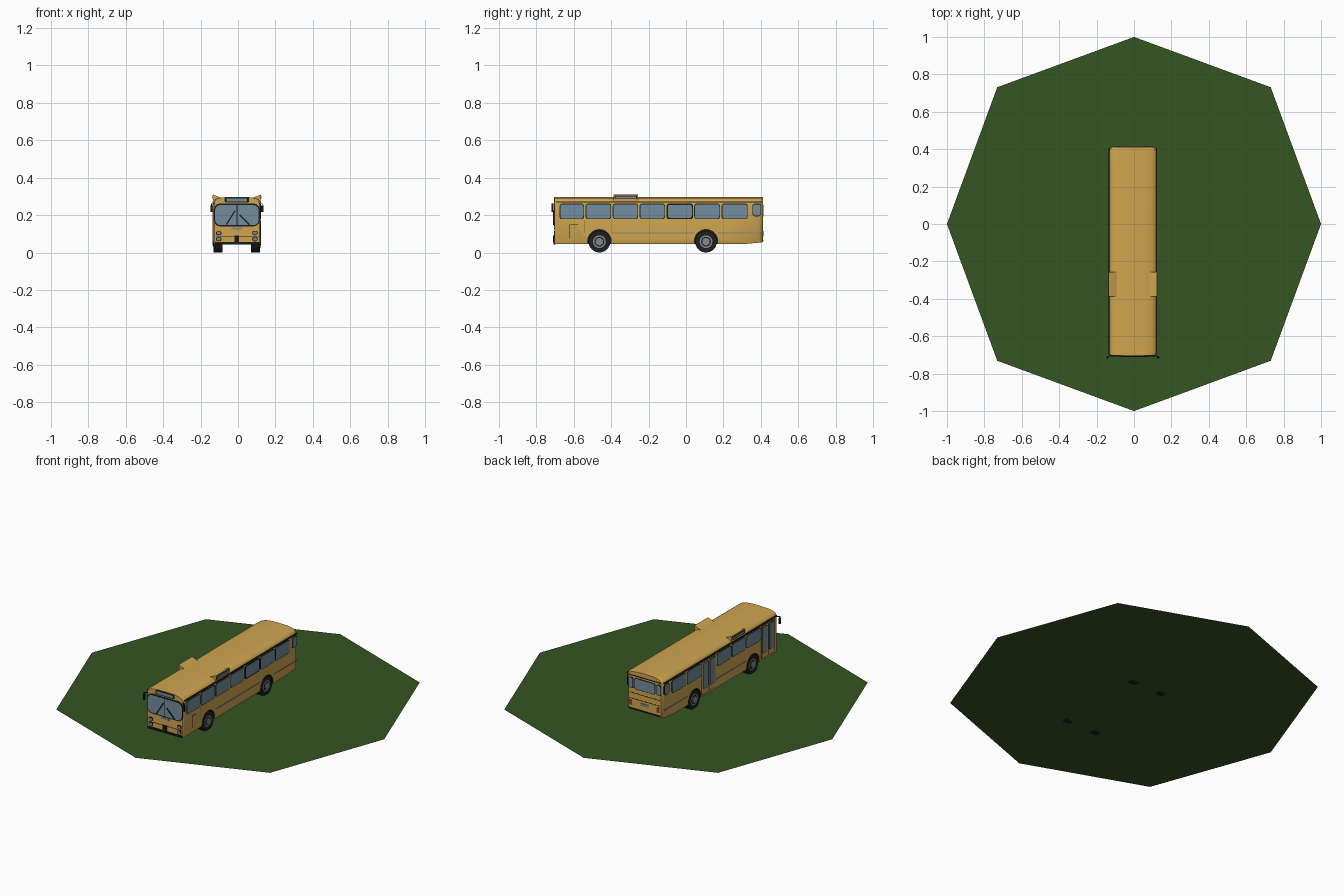
import bpy, bmesh, math
from mathutils import Matrix, Vector

if "Cube" in bpy.data.objects:
    bpy.data.objects.remove(bpy.data.objects["Cube"])

CX, HW = -0.006, 0.127          # body centre line and half width
FRONT, REAR = -0.703, 0.411


def material(name, r, g, b):
    m = bpy.data.materials.new(name)
    m.use_nodes = True
    m.diffuse_color = (r, g, b, 1)
    m.node_tree.nodes["Principled BSDF"].inputs["Base Color"].default_value = (r, g, b, 1)
    return m


YELLOW = material("bus yellow", 0.63, 0.38, 0.08)
GREEN = material("grass green", 0.036, 0.09, 0.016)
GLASS = material("window glass", 0.17, 0.27, 0.34)
BLACK = material("black trim", 0.01, 0.01, 0.011)
TYRE = material("tyre rubber", 0.014, 0.014, 0.014)
GREY = material("grey metal", 0.22, 0.25, 0.27)
RED = material("red lamp", 0.4, 0.03, 0.02)


def finish(name, bm, *mats):
    bmesh.ops.recalc_face_normals(bm, faces=bm.faces)
    me = bpy.data.meshes.new(name)
    bm.to_mesh(me)
    bm.free()
    ob = bpy.data.objects.new(name, me)
    bpy.context.collection.objects.link(ob)
    for m in mats:
        me.materials.append(m)
    return ob


def smooth(ob, angle=35):
    bpy.ops.object.select_all(action='DESELECT')
    ob.select_set(True)
    bpy.context.view_layer.objects.active = ob
    bpy.ops.object.shade_smooth_by_angle(angle=math.radians(angle))


def prism(name, points, shift, mat):
    """Polygon swept along a vector."""
    bm = bmesh.new()
    face = bm.faces.new([bm.verts.new(p) for p in points])
    out = bmesh.ops.extrude_face_region(bm, geom=[face])
    bmesh.ops.translate(bm, vec=shift, verts=[v for v in out["geom"] if isinstance(v, bmesh.types.BMVert)])
    if not any(f is face for f in bm.faces):
        bm.faces.new([v for v in bm.verts][:len(points)])
    return finish(name, bm, mat)


# Body sides: origin, direction along the panel, outward normal
SIDES = {
    "left": (Vector((CX + HW, 0, 0)), Vector((0, 1, 0)), Vector((1, 0, 0))),
    "right": (Vector((CX - HW, 0, 0)), Vector((0, 1, 0)), Vector((-1, 0, 0))),
    "front": (Vector((CX, FRONT, 0)), Vector((1, 0, 0)), Vector((0, -1, 0))),
    "rear": (Vector((CX, REAR, 0)), Vector((1, 0, 0)), Vector((0, 1, 0))),
}


def panel(name, side, u0, u1, z0, z1, mat, lift=0.002, r=0.0):
    """Thin plate with rounded corners on one side of the body."""
    o, u, n = SIDES[side]
    pts = []
    for k, (cu, cz) in enumerate([(u1 - r, z1 - r), (u0 + r, z1 - r), (u0 + r, z0 + r), (u1 - r, z0 + r)]):
        for s in (range(4) if r else [0]):
            a = math.radians(90 * k + 30 * s)
            pts.append(o + u * (cu + r * math.cos(a)) + Vector((0, 0, cz + r * math.sin(a))) - n * 0.004)
    return prism(name, pts, n * (0.004 + lift), mat)


def window(name, side, u0, u1, z0=0.178, z1=0.262, rim=0.004):
    panel(name + "_frame", side, u0, u1, z0, z1, BLACK, 0.0015, 0.014)
    panel(name + "_glass", side, u0 + rim, u1 - rim, z0 + rim, z1 - rim, GLASS, 0.0025, 0.011)


def cylinder(name, x, y, z, radius, width, mat, segs=24):
    bm = bmesh.new()
    bmesh.ops.create_cone(bm, cap_ends=True, segments=segs, radius1=radius, radius2=radius, depth=width,
                          matrix=Matrix.Translation((x, y, z)) @ Matrix.Rotation(math.pi / 2, 4, 'Y'))
    return finish(name, bm, mat)


# Ground
bm = bmesh.new()
ring = [(1 if k % 2 == 0 else 1.034, k * math.pi / 4) for k in range(8)]
bm.faces.new([bm.verts.new((r * math.cos(a), r * math.sin(a), 0.004)) for r, a in ring])
finish("ground", bm, GREEN)

# Body shell: cross-section lofted along the length
half = [(0.96, 0.045), (1, 0.06), (1, 0.26), (0.985, 0.274), (0.93, 0.284), (0.8, 0.291), (0.5, 0.296), (0, 0.298)]
section = half + [(-x, z) for x, z in half[-2::-1]]
stations = [(FRONT, 0.12, 0), (-0.698, 0.125, 0), (-0.688, HW, 0), (0.31, HW, 0),
            (0.39, HW, 0.008), (0.403, 0.122, 0.01), (REAR, 0.112, 0.012)]
bm = bmesh.new()
rings = [[bm.verts.new((CX + x * w, y, z + (lift if z < 0.05 else 0))) for x, z in section] for y, w, lift in stations]
for a, b in zip(rings, rings[1:]):
    for i in range(len(section)):
        j = (i + 1) % len(section)
        bm.faces.new((a[i], a[j], b[j], b[i]))
bm.faces.new(rings[0])
bm.faces.new(rings[-1])
body = finish("body", bm, YELLOW, BLACK)
for f in body.data.polygons:
    f.material_index = 1 if f.normal.z < -0.7 else 0
smooth(body)

# Wheels in cut arches
for end, y in (("front", -0.463), ("rear", 0.107)):
    for side, s in (("left", 1), ("right", -1)):
        name = f"{end}_{side}"
        cutter = cylinder(name + "_arch_cutter", CX + s * 0.115, y, 0.06, 0.063, 0.1, YELLOW)
        cutter.data.materials.append(BLACK)
        for f in cutter.data.polygons:
            f.material_index = 1
        cutter.hide_render = True
        cutter.hide_set(True)
        cutter.display_type = 'WIRE'
        mod = body.modifiers.new(name + "_arch", 'BOOLEAN')
        mod.operation, mod.solver, mod.object = 'DIFFERENCE', 'EXACT', cutter
        smooth(cylinder(name + "_tyre", CX + s * 0.1, y, 0.058, 0.058, 0.048, TYRE))
        smooth(cylinder(name + "_rim", CX + s * 0.122, y, 0.058, 0.034, 0.008, GREY))
        smooth(cylinder(name + "_rim_well", CX + s * 0.124, y, 0.058, 0.026, 0.006, BLACK))
        smooth(cylinder(name + "_hub", CX + s * 0.126, y, 0.058, 0.02, 0.007, GREY))

# Side windows, doors and trim
bays = [(-0.676, -0.545), (-0.537, -0.40), (-0.392, -0.256), (-0.248, -0.112),
        (-0.104, 0.038), (0.044, 0.182), (0.19, 0.33)]
for side in ("left", "right"):
    for i, (a, b) in enumerate(bays):
        if side == "right" and i in (0, 4):
            panel(f"door_{i}_surround", side, a, b, 0.06, 0.262, BLACK, 0.001)
            mid = (a + b) / 2
            for k, (p, q) in enumerate([(a + 0.003, mid - 0.002), (mid + 0.002, b - 0.003)]):
                panel(f"door_{i}_leaf_{k}", side, p, q, 0.063, 0.259, YELLOW, 0.002)
                panel(f"door_{i}_seal_{k}", side, p + 0.007, q - 0.007, 0.09, 0.253, BLACK, 0.003, 0.008)
                panel(f"door_{i}_glass_{k}", side, p + 0.01, q - 0.01, 0.093, 0.25, GLASS, 0.004, 0.006)
        else:
            window(f"{side}_window_{i}", side, a, b, rim=0.007 if i == 4 else 0.004)
    window(f"{side}_corner_window", side, 0.355, 0.402, 0.193)
    panel(f"{side}_gutter", side, -0.695, 0.403, 0.267, 0.274, BLACK, 0.003)
    # Rubbing strip, broken at the doors
    gaps = [(-0.395, 0.04), (0.172, 0.4)] if side == "left" else [(-0.395, -0.108), (0.172, 0.4)]
    for k, (a, b) in enumerate(gaps):
        panel(f"{side}_strip_{k}", side, a, b, 0.101, 0.106, GREY, 0.002)
panel("left_strip_middle", "left", 0.035, 0.045, 0.101, 0.106, GREY, 0.0015)
panel("driver_pillar_strip", "left", -0.546, -0.54, 0.105, 0.172, GREY)
panel("driver_hatch_side", "left", -0.622, -0.619, 0.075, 0.15, BLACK, 0.001)
panel("driver_hatch_top", "left", -0.622, -0.578, 0.147, 0.15, BLACK, 0.001)

# Front: windscreen, sign, lamps, bumper
panel("windscreen_frame", "front", -0.121, 0.121, 0.14, 0.262, BLACK, 0.002, 0.03)
panel("windscreen_glass", "front", -0.116, 0.116, 0.146, 0.254, GLASS, 0.003, 0.026)
panel("windscreen_pillar", "front", -0.002, 0.002, 0.146, 0.254, BLACK, 0.004)
panel("sign_frame", "front", -0.065, 0.065, 0.268, 0.294, BLACK, 0.003, 0.006)
panel("sign_glass", "front", -0.055, 0.055, 0.273, 0.289, GLASS, 0.004, 0.003)
panel("front_grille", "front", -0.028, 0.028, 0.124, 0.135, GREY, 0.002)
panel("front_crease", "front", -0.115, 0.115, 0.085, 0.088, BLACK, 0.001)
panel("front_bumper", "front", -0.118, 0.118, 0.044, 0.056, BLACK, 0.006)
panel("front_plate", "front", -0.012, 0.012, 0.053, 0.09, BLACK, 0.007)
for tag, s in (("left", 1), ("right", -1)):
    for k, z in enumerate((0.104, 0.072)):
        u = s * 0.097
        panel(f"{tag}_headlamp_rim_{k}", "front", u - 0.015, u + 0.015, z - 0.012, z + 0.012, BLACK, 0.002, 0.011)
        panel(f"{tag}_headlamp_{k}", "front", u - 0.01, u + 0.01, z - 0.008, z + 0.008, GREY, 0.004, 0.007)
    y = FRONT - 0.004
    wiper = [(CX + s * x, y, z) for x, z in [(0.005, 0.226), (0.012, 0.226), (0.06, 0.15), (0.053, 0.148)]] \
        if s < 0 else [(CX + x, y, z) for x, z in [(0.012, 0.2), (0.017, 0.204), (0.07, 0.15), (0.063, 0.147)]]
    prism(f"{tag}_wiper", wiper, Vector((0, -0.004, 0)), BLACK)
    # Mirror and arm
    mx = CX + s * 0.136
    for part, w, z0, z1 in (("mirror", 0.006, 0.217, 0.252), ("mirror_arm", 0.002, 0.25, 0.262)):
        ob = prism(f"{tag}_{part}", [(mx - w, -0.718, z0), (mx + w, -0.718, z0), (mx + w, -0.718, z1),
                                     (mx - w, -0.718, z1)], Vector((0, 0.01, 0)), BLACK)
    prism(f"{tag}_mirror_bar", [(mx, -0.716, 0.259), (mx, -0.71, 0.259), (mx - s * 0.02, -0.695, 0.259),
                                (mx - s * 0.02, -0.702, 0.259)], Vector((0, 0, 0.004)), BLACK)
    # Roof air scoop
    scoop = [(0.126, 0.272), (0.128, 0.31), (0.08, 0.291), (0.08, 0.275)]
    prism(f"{tag}_roof_scoop", [(CX + s * x, -0.388, z) for x, z in scoop], Vector((0, 0.132, 0)), YELLOW)
    panel(f"{tag}_scoop_slot", tag, -0.381, -0.263, 0.285, 0.304, BLACK, 0.0025)
    panel(f"{tag}_scoop_grille", tag, -0.376, -0.268, 0.289, 0.3, GREY, 0.0035)
    # Rear side glass and tail lamps
    a, b = sorted((s * 0.077, s * 0.112))
    window(f"rear_{tag}_window", "rear", a, b, 0.188, 0.258)
    panel(f"{tag}_tail_lamp", "rear", a + 0.01, b - 0.005, 0.085, 0.115, RED, 0.003)

# Rear: window, engine hatch, plate, bumper
window("rear_window", "rear", -0.073, 0.073, 0.188, 0.258)
for k, z in enumerate((0.16, 0.125)):
    panel(f"rear_hatch_line_{k}", "rear", -0.105, 0.105, z, z + 0.003, BLACK, 0.001)
panel("rear_plate", "rear", -0.026, 0.026, 0.095, 0.112, GREY, 0.003)
panel("rear_bumper", "rear", -0.108, 0.108, 0.062, 0.068, BLACK, 0.004)
panel("rear_gutter", "rear", -0.11, 0.11, 0.267, 0.272, BLACK, 0.002)
